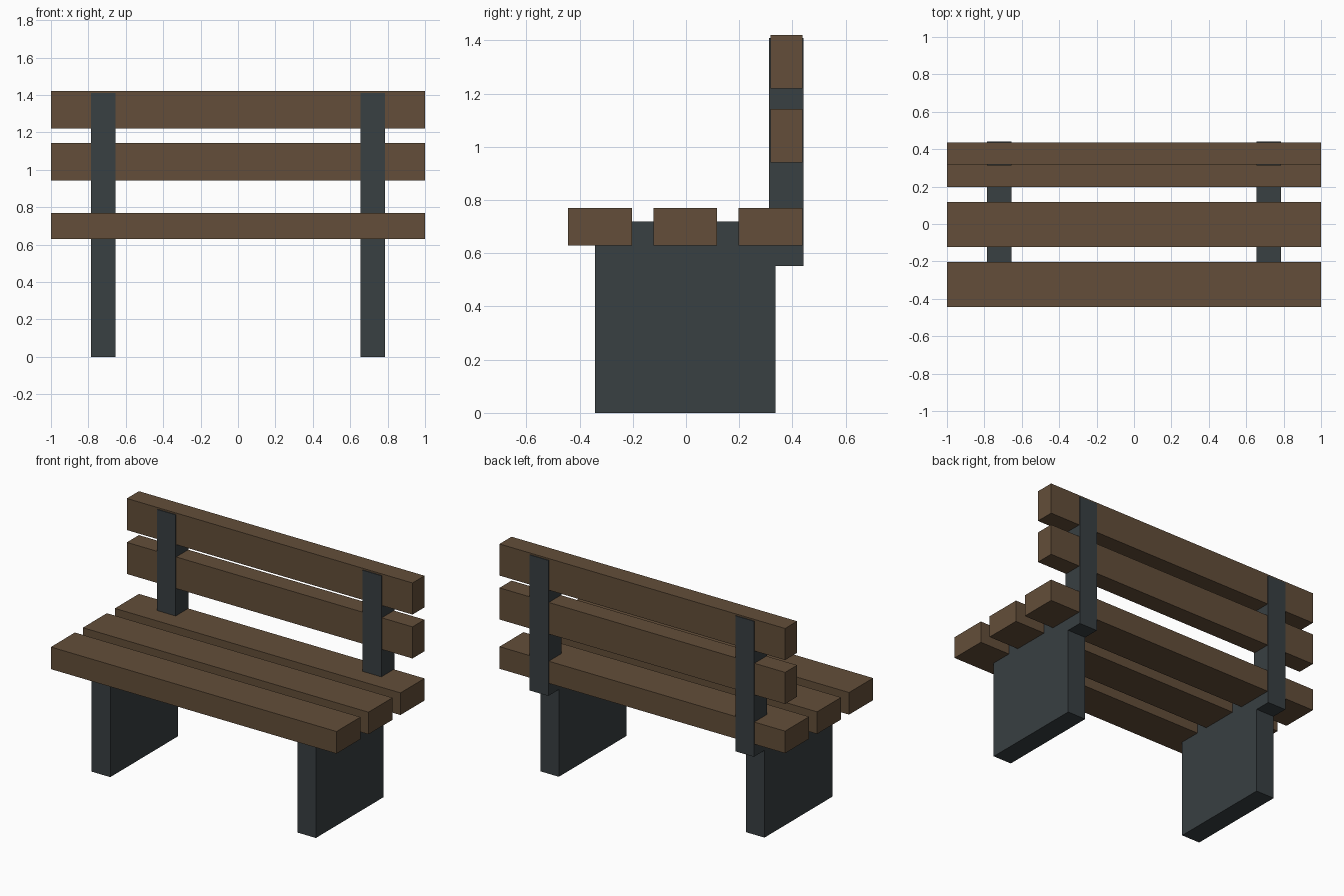
import bpy

if "Cube" in bpy.data.objects:
    bpy.data.objects.remove(bpy.data.objects["Cube"])


def material(name, color):
    m = bpy.data.materials.new(name)
    m.diffuse_color = (*color, 1)
    m.use_nodes = True
    m.node_tree.nodes["Principled BSDF"].inputs["Base Color"].default_value = m.diffuse_color
    return m


wood = material("wood", (0.125, 0.076, 0.041))
metal = material("dark_metal", (0.04, 0.05, 0.054))


def box(name, x, y, z, mat):
    """Box from (min, max) ranges on each axis."""
    ranges = (x, y, z)
    bpy.ops.mesh.primitive_cube_add(size=1, location=[(a + b) / 2 for a, b in ranges])
    ob = bpy.context.object
    ob.name = name
    ob.scale = [b - a for a, b in ranges]
    bpy.ops.object.transform_apply(location=False, rotation=False, scale=True)
    ob.data.materials.append(mat)
    return ob


# Three seat slats
for i in range(3):
    y = -0.003 + (i - 1) * 0.32
    box(f"seat_slat_{i + 1}", (-1, 1), (y - 0.12, y + 0.12), (0.63, 0.77), wood)

# Two backrest slats
for i, z in enumerate((0.942, 1.22)):
    box(f"back_slat_{i + 1}", (-1, 1), (0.317, 0.437), (z, z + 0.2), wood)

# Slab legs and backrest posts, left and right
for side, x in (("left", -0.72), ("right", 0.72)):
    span = (x - 0.065, x + 0.065)
    box(f"{side}_leg", span, (-0.342, 0.336), (0, 0.72), metal)
    box(f"{side}_back_post", span, (0.312, 0.442), (0.552, 1.41), metal)
